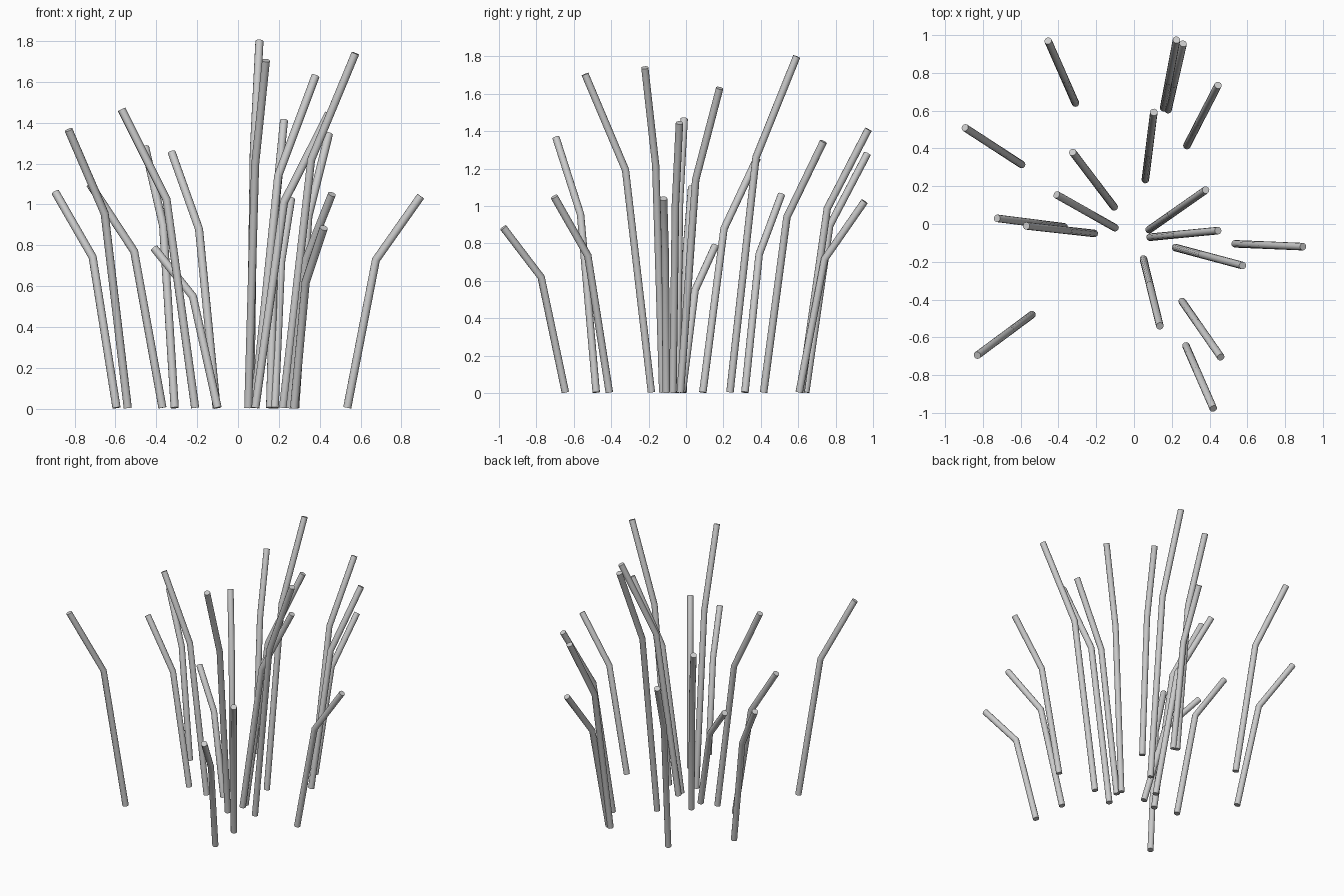
import bpy
from mathutils import Vector

RADIUS = 0.02
# each stalk: base x, base y, tip x, tip y, tip height
STALKS = [
    (-0.31, 0.64, -0.455, 0.97, 1.28),
    (-0.595, 0.315, -0.895, 0.51, 1.06),
    (-0.105, 0.09, -0.325, 0.38, 1.255),
    (-0.10, -0.02, -0.41, 0.155, 0.785),
    (-0.37, -0.015, -0.725, 0.03, 1.10),
    (-0.21, -0.05, -0.57, -0.01, 1.465),
    (-0.54, -0.48, -0.83, -0.695, 1.365),
    (0.157, 0.615, 0.225, 0.975, 1.41),
    (0.18, 0.605, 0.26, 0.955, 1.025),
    (0.28, 0.415, 0.445, 0.735, 1.345),
    (0.06, 0.235, 0.105, 0.592, 1.80),
    (0.08, -0.03, 0.38, 0.18, 1.63),
    (0.085, -0.07, 0.445, -0.035, 1.445),
    (0.22, -0.125, 0.575, -0.22, 1.74),
    (0.535, -0.105, 0.895, -0.12, 1.04),
    (0.05, -0.185, 0.137, -0.54, 1.705),
    (0.255, -0.41, 0.46, -0.705, 1.05),
    (0.275, -0.645, 0.42, -0.977, 0.885),
]


def stalk(index, bx, by, tx, ty, height):
    """Bent round stem: steep lower part, kink at 70% height, leaning top."""
    base = Vector((bx, by, 0.004))
    tip = Vector((tx, ty, height))
    kink = base.lerp(tip, 0.39)
    kink.z = height * 0.7
    curve = bpy.data.curves.new(f"stalk_{index:02d}", 'CURVE')
    curve.dimensions = '3D'
    curve.bevel_depth = RADIUS
    curve.bevel_resolution = 4
    curve.use_fill_caps = True
    spline = curve.splines.new('POLY')
    spline.points.add(2)
    for point, co in zip(spline.points, (base, kink, tip)):
        point.co = (*co, 1.0)
    obj = bpy.data.objects.new(curve.name, curve)
    bpy.context.collection.objects.link(obj)
    return obj


# Clump of stalks, turned into smooth meshes with crisp ends
stalks = [stalk(i, *s) for i, s in enumerate(STALKS, 1)]
bpy.ops.object.select_all(action='DESELECT')
for obj in stalks:
    obj.select_set(True)
bpy.context.view_layer.objects.active = stalks[0]
bpy.ops.object.convert(target='MESH')
bpy.ops.object.shade_smooth_by_angle(angle=0.7)
